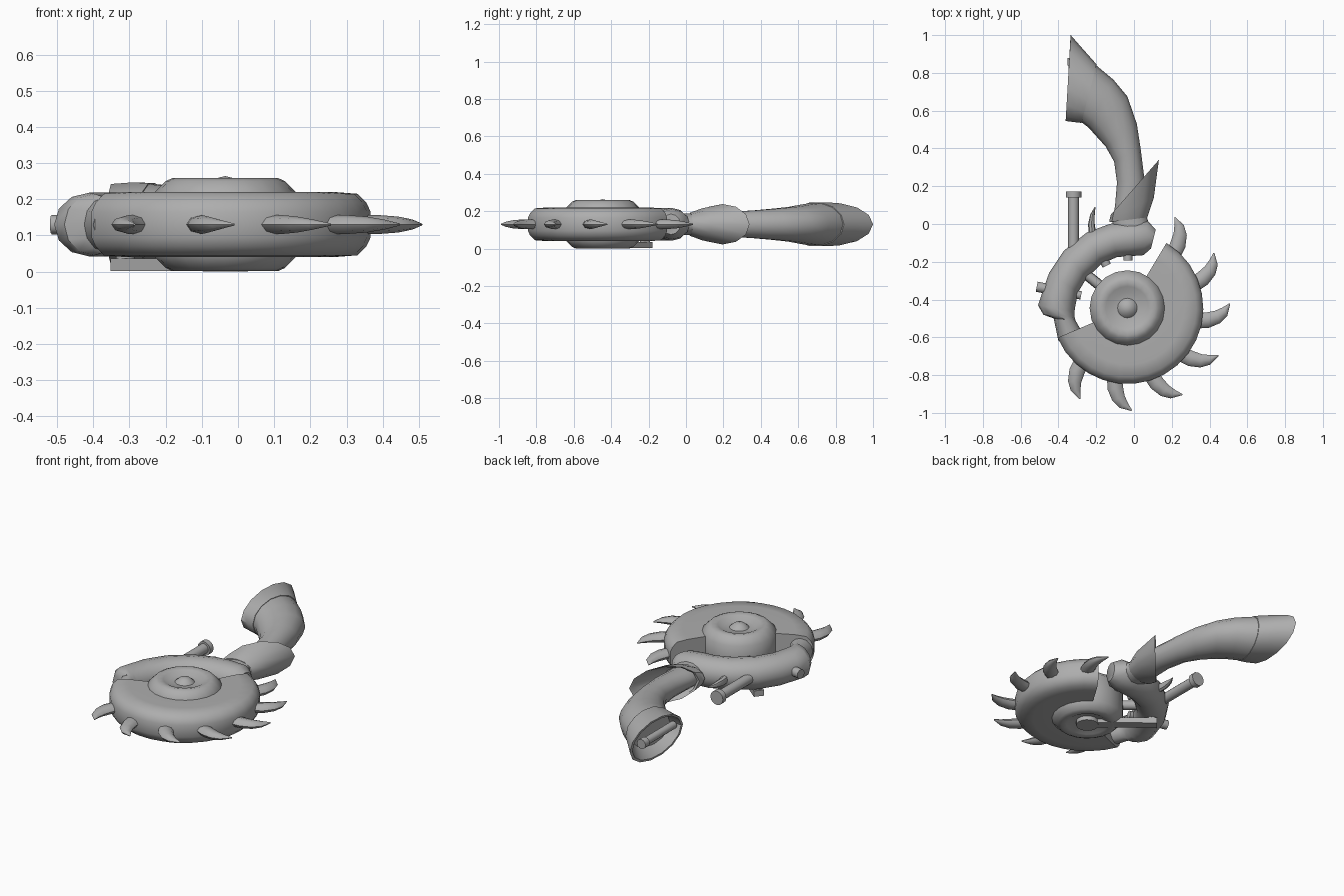
import bpy, bmesh, math
from mathutils import Vector

if "Cube" in bpy.data.objects:
    bpy.data.objects.remove(bpy.data.objects["Cube"])

CX, CY, CZ = -0.035, -0.445, 0.13      # saw disc centre
grey = bpy.data.materials.new("plain grey")
grey.diffuse_color = (0.42, 0.42, 0.42, 1)
grey.use_nodes = True
grey.node_tree.nodes["Principled BSDF"].inputs["Base Color"].default_value = grey.diffuse_color


def finish(bm, name, angle=40):
    bmesh.ops.recalc_face_normals(bm, faces=bm.faces)
    me = bpy.data.meshes.new(name)
    bm.to_mesh(me)
    bm.free()
    ob = bpy.data.objects.new(name, me)
    bpy.context.collection.objects.link(ob)
    me.materials.append(grey)
    bpy.ops.object.select_all(action='DESELECT')
    ob.select_set(True)
    bpy.context.view_layer.objects.active = ob
    bpy.ops.object.shade_smooth_by_angle(angle=math.radians(angle))
    return ob


def skin(bm, rings, loop=False):
    """Bridge rings of equal length and cap the ends."""
    vs = [[bm.verts.new(p) for p in r] for r in rings]
    n = len(vs[0])
    pairs = list(zip(vs, vs[1:])) + ([(vs[-1], vs[0])] if loop else [])
    for a, b in pairs:
        for i in range(n):
            j = (i + 1) % n
            bm.faces.new((a[i], a[j], b[j], b[i]))
    if not loop:
        bm.faces.new(vs[0])
        bm.faces.new(vs[-1])


def loft(name, sections, sides=12, angle=40):
    """Each section: left x, left y, right x, right y, half height."""
    rings = []
    for x1, y1, x2, y2, h in sections:
        m = Vector(((x1 + x2) / 2, (y1 + y2) / 2, CZ))
        d = Vector(((x1 - x2) / 2, (y1 - y2) / 2, 0))
        rings.append([m + d * math.cos(2 * math.pi * i / sides)
                      + Vector((0, 0, h * math.sin(2 * math.pi * i / sides)))
                      for i in range(sides)])
    bm = bmesh.new()
    skin(bm, rings)
    return finish(bm, name, angle)


def lathe(name, profile, a0, a1, steps, loop=False):
    """Turn a closed (radius, z) profile about the disc axis."""
    rings = []
    for k in range(steps if loop else steps + 1):
        a = math.radians(a0 + (a1 - a0) * k / steps)
        rings.append([(CX + r * math.cos(a), CY + r * math.sin(a), z) for r, z in profile])
    bm = bmesh.new()
    skin(bm, rings, loop)
    return finish(bm, name, 50)


def rod(name, p, q, r, sides=12):
    p, q = Vector(p), Vector(q)
    d = q - p
    bm = bmesh.new()
    bmesh.ops.create_cone(bm, cap_ends=True, segments=sides, radius1=r, radius2=r, depth=d.length)
    rot = d.to_track_quat('Z', 'Y').to_matrix()
    for v in bm.verts:
        v.co = rot @ v.co + (p + q) / 2
    return finish(bm, name)


def mirrored(half):
    return [(r, CZ + h) for r, h in half] + [(r, CZ - h) for r, h in reversed(half)]


# Saw guard: a partial disc with chamfered rim
lathe("saw_guard", mirrored([(0.10, 0.085), (0.30, 0.09), (0.365, 0.085),
                             (0.39, 0.06), (0.402, 0.035)]), -157, 59, 18)

# Hub with recessed ring, and its dome
lathe("hub", mirrored([(0.02, 0.105), (0.085, 0.105), (0.115, 0.122), (0.145, 0.129),
                       (0.165, 0.12), (0.20, 0.085)]), 0, 360, 20, True)
bm = bmesh.new()
bmesh.ops.create_uvsphere(bm, u_segments=16, v_segments=10, radius=1)
for v in bm.verts:
    v.co = Vector((CX + v.co.x * 0.085, CY + v.co.y * 0.085, CZ + v.co.z * 0.134))
    v.co.z = max(v.co.z, 0.004)
finish(bm, "hub_dome")

# Saw teeth: curved, tapering blades every thirty degrees
tooth = [(0.36, -0.035, 0.36, -0.115, 0.026), (0.42, -0.03, 0.43, -0.112, 0.026),
         (0.465, -0.022, 0.49, -0.088, 0.022), (0.505, -0.005, 0.528, -0.05, 0.014),
         (0.541, 0.016, 0.545, 0.012, 0.003)]
for k in range(7):
    a = math.radians(1 + 30 * (2 - k))
    c, s = math.cos(a), math.sin(a)
    loft(f"saw_tooth_{k + 1}",
         [(CX + x1 * c - y1 * s, CY + x1 * s + y1 * c,
           CX + x2 * c - y2 * s, CY + x2 * s + y2 * c, h) for x1, y1, x2, y2, h in tooth], 8, 50)

# Curved arm wrapping around the disc
loft("curved_arm", [
    (0.115, -0.03, 0.09, -0.13, 0.055), (0.07, 0.02, 0.05, -0.165, 0.08),
    (-0.03, 0.015, -0.02, -0.17, 0.088), (-0.13, 0.0, -0.09, -0.175, 0.088),
    (-0.25, -0.045, -0.17, -0.21, 0.088), (-0.37, -0.14, -0.25, -0.285, 0.088),
    (-0.45, -0.26, -0.295, -0.36, 0.088), (-0.485, -0.36, -0.31, -0.43, 0.088),
    (-0.508, -0.43, -0.315, -0.465, 0.088), (-0.48, -0.48, -0.315, -0.49, 0.085),
    (-0.425, -0.50, -0.31, -0.51, 0.075), (-0.40, -0.62, -0.265, -0.59, 0.07)])

# Neck and curved grip
loft("grip", [
    (-0.10, -0.04, 0.09, -0.04, 0.06), (-0.115, 0.01, 0.07, 0.03, 0.058),
    (-0.10, 0.10, 0.055, 0.12, 0.062), (-0.09, 0.22, 0.055, 0.24, 0.068),
    (-0.105, 0.33, 0.035, 0.40, 0.076), (-0.15, 0.41, 0.015, 0.53, 0.085),
    (-0.20, 0.465, -0.035, 0.675, 0.095), (-0.24, 0.51, -0.11, 0.765, 0.107),
    (-0.28, 0.54, -0.20, 0.84, 0.115)], 14)

# Slanted hollow collar around the neck
loft("collar", [
    (-0.13, 0.01, 0.07, 0.035, 0.062), (-0.128, 0.03, 0.105, 0.14, 0.085),
    (-0.122, 0.05, 0.132, 0.34, 0.108), (-0.11, 0.052, 0.124, 0.325, 0.10),
    (-0.11, 0.03, 0.07, 0.10, 0.06)])

# Flared hollow pommel with its inner bar
loft("pommel", [
    (-0.278, 0.535, -0.198, 0.845, 0.118), (-0.32, 0.54, -0.265, 0.92, 0.119),
    (-0.362, 0.545, -0.335, 1.0, 0.115), (-0.36, 0.56, -0.337, 0.98, 0.105),
    (-0.285, 0.56, -0.22, 0.83, 0.10)], 14)
rod("pommel_bar", (-0.325, 0.58, CZ), (-0.325, 0.85, CZ), 0.022)
rod("pommel_bar_cap", (-0.325, 0.84, CZ), (-0.325, 0.88, CZ), 0.028)

# Side handle with cap
rod("side_handle", (-0.32, -0.16, CZ), (-0.32, 0.15, CZ), 0.029)
rod("side_handle_cap", (-0.32, 0.14, CZ), (-0.32, 0.172, CZ), 0.041)

# Small hook beside the side handle
loft("hook", [(-0.24, -0.06, -0.20, -0.05, 0.025), (-0.243, 0.0, -0.208, 0.0, 0.022),
              (-0.232, 0.05, -0.208, 0.045, 0.015), (-0.207, 0.092, -0.204, 0.088, 0.003)], 8)

# Pegs through and along the inside of the arm
rod("cross_peg", (-0.49, -0.335, CZ), (-0.28, -0.378, CZ), 0.022)
rod("cross_peg_cap", (-0.515, -0.332, CZ), (-0.47, -0.341, CZ), 0.027)
for i, (x, y) in enumerate([(-0.245, -0.275), (-0.15, -0.21), (-0.032, -0.182)]):
    d = (Vector((CX, CY, 0)) - Vector((x, y, 0))).normalized()
    p = Vector((x, y, CZ))
    rod(f"inner_peg_{i + 1}", p - d * 0.06, p + d * 0.012, 0.024)

# Lower brace from the hub to the arm, with round end and upright
a = Vector((CX, CY, 0))
b = Vector((-0.335, -0.20, 0))
d = (b - a).normalized()
n = Vector((-d.y, d.x, 0)) * 0.028
bm = bmesh.new()
skin(bm, [[p - n + Vector((0, 0, z0)), p + n + Vector((0, 0, z0)),
           p + n + Vector((0, 0, z1)), p - n + Vector((0, 0, z1))]
          for p, z0, z1 in ((a, 0.002, 0.036), (b, 0.002, 0.036))])
finish(bm, "lower_brace")
rod("brace_hub_end", (CX, CY, 0.0), (CX, CY, 0.04), 0.062, 16)
e = b - d * 0.03
rod("brace_upright", (e.x, e.y, 0.02), (e.x, e.y, 0.12), 0.026)
s0, s1 = a + d * 0.15, a + d * 0.33
rod("spoke", (s0.x, s0.y, CZ), (s1.x, s1.y, CZ), 0.026)
